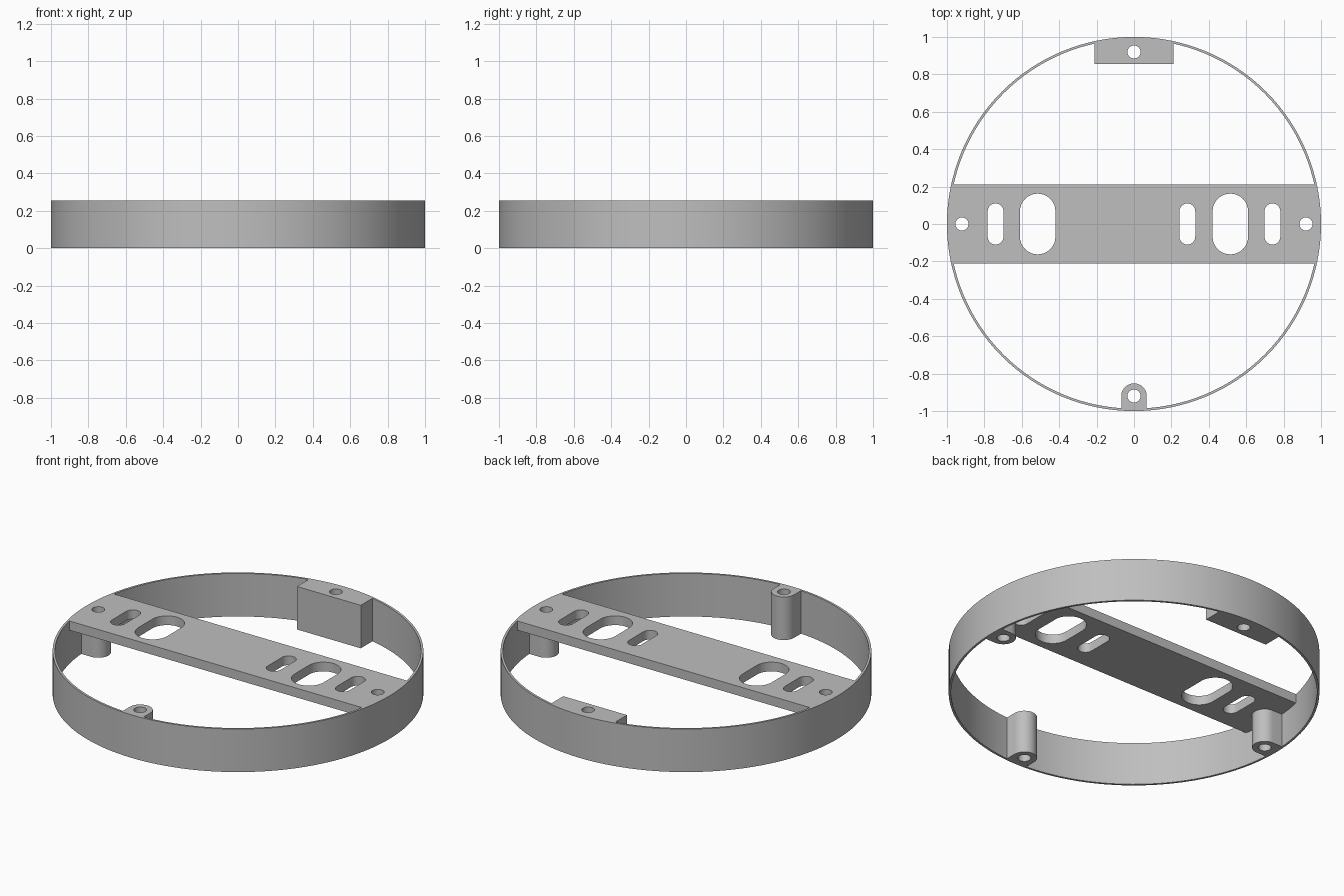
import bpy
from math import pi, sin, cos, asin, radians

cube = bpy.data.objects.get("Cube")
if cube:
    bpy.data.objects.remove(cube, do_unlink=True)

HEIGHT = 0.256
INNER = 0.987          # inside radius of the wall
BRIDGE_Z = HEIGHT - 0.055
HOLE_AT = 0.92         # distance of every screw hole from the centre
HOLE_R = 0.035
HALF = 0.21            # half width of bridge and block

grey = bpy.data.materials.new("light_grey")
grey.use_nodes = True
colour = (0.52, 0.52, 0.52, 1)
grey.diffuse_color = colour
grey.node_tree.nodes["Principled BSDF"].inputs["Base Color"].default_value = colour


def arc(x, y, r, start, end, steps):
    """Points along an arc, both ends included."""
    angles = [start + (end - start) * i / steps for i in range(steps + 1)]
    return [(x + r * cos(a), y + r * sin(a)) for a in angles]


def circle(x, y, r, steps=32):
    return arc(x, y, r, 0, 2 * pi, steps)[:-1]


def slot(x, width, length):
    """Rounded slot running along y."""
    r = width / 2
    d = length / 2 - r
    return arc(x, d, r, 0, pi, 16) + arc(x, -d, r, pi, 2 * pi, 16)


def wall_arc(half):
    """Part of the wall's inner circle around +x, between y = -half and half."""
    a = asin(half / INNER)
    return arc(0, 0, INNER, -a, a, 12)


def plate(name, outlines, z0, z1, turn=0):
    """Extrude a closed outline with holes between two heights."""
    curve = bpy.data.curves.new(name, "CURVE")
    curve.dimensions = "2D"
    curve.fill_mode = "BOTH"
    curve.extrude = (z1 - z0) / 2
    for points in outlines:
        spline = curve.splines.new("POLY")
        spline.points.add(len(points) - 1)
        for p, (x, y) in zip(spline.points, points):
            p.co = (x, y, 0, 1)
        spline.use_cyclic_u = True
    obj = bpy.data.objects.new(name, curve)
    bpy.context.collection.objects.link(obj)
    obj.location.z = (z0 + z1) / 2
    obj.rotation_euler.z = radians(turn)
    bpy.ops.object.select_all(action="DESELECT")
    obj.select_set(True)
    bpy.context.view_layer.objects.active = obj
    bpy.ops.object.convert(target="MESH")
    obj = bpy.context.object
    obj.name = name
    # join the caps to the sides
    bpy.ops.object.mode_set(mode="EDIT")
    bpy.ops.mesh.select_all(action="SELECT")
    bpy.ops.mesh.remove_doubles(threshold=0.0001)
    bpy.ops.mesh.normals_make_consistent(inside=False)
    bpy.ops.object.mode_set(mode="OBJECT")
    obj.data.materials.clear()
    obj.data.materials.append(grey)
    bpy.ops.object.shade_smooth_by_angle(angle=radians(30))
    return obj


# Outer wall
plate("ring_wall", [circle(0, 0, 1, 128), circle(0, 0, INNER, 128)], 0, HEIGHT)

# Bridge across the top, with slots and screw holes
right_end = wall_arc(HALF)
left_end = [(-x, -y) for x, y in right_end]
openings = [circle(side * HOLE_AT, 0, HOLE_R) for side in (-1, 1)]
openings += [slot(x, 0.085, 0.22) for x in (-0.74, 0.285, 0.74)]
openings += [slot(x, 0.19, 0.325) for x in (-0.515, 0.515)]
plate("bridge", [right_end + left_end] + openings, BRIDGE_Z, HEIGHT)

# Round-nosed screw posts against the wall
POST_R = 0.068
post = wall_arc(POST_R) + arc(HOLE_AT, 0, POST_R, pi / 2, 3 * pi / 2, 24)
screw_hole = circle(HOLE_AT, 0, HOLE_R)
for name, turn, top in (("left_post", 0, BRIDGE_Z), ("right_post", 180, BRIDGE_Z),
                        ("front_post", -90, HEIGHT)):
    plate(name, [post, screw_hole], 0, top, turn)

# Square block at the back
block = wall_arc(HALF) + [(0.855, HALF), (0.855, -HALF)]
plate("back_block", [block, screw_hole], 0, HEIGHT, 90)
